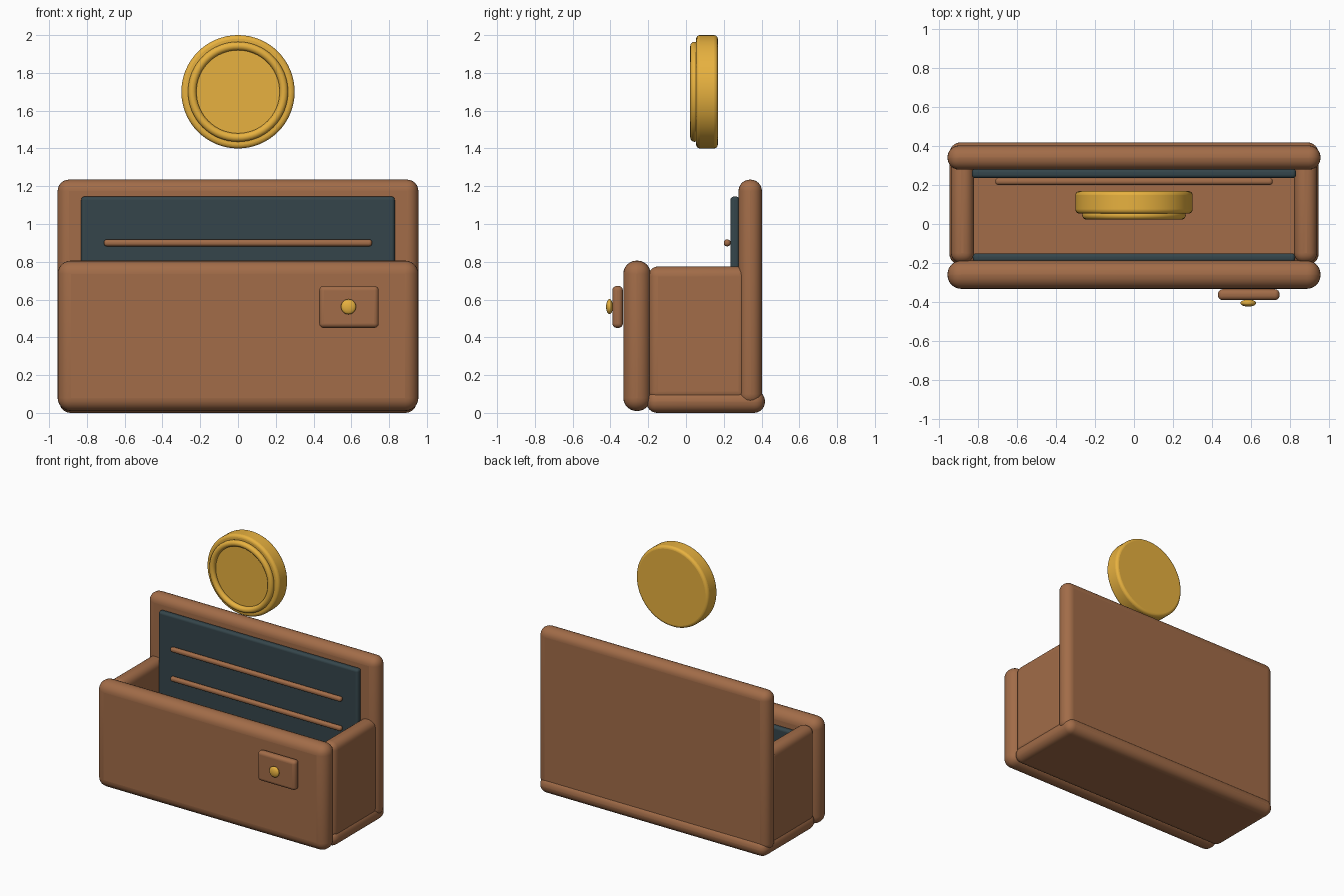
import bpy, math

if "Cube" in bpy.data.objects:
    bpy.data.objects.remove(bpy.data.objects["Cube"])


def material(name, color):
    m = bpy.data.materials.new(name)
    m.diffuse_color = color
    m.use_nodes = True
    m.node_tree.nodes["Principled BSDF"].inputs["Base Color"].default_value = m.diffuse_color
    return m


LEATHER = material("leather", (0.36, 0.15, 0.065, 1))
LINING = material("lining", (0.035, 0.06, 0.07, 1))
GOLD = material("gold", (0.80, 0.44, 0.05, 1))


def finish(ob, name, mat, bevel=0, segments=6):
    ob.name = name
    ob.data.materials.append(mat)
    if bevel:
        b = ob.modifiers.new("rounding", 'BEVEL')
        b.width = bevel
        b.segments = segments
        b.limit_method = 'ANGLE'
    bpy.ops.object.shade_smooth_by_angle(angle=math.radians(35))
    return ob


def rounded_box(name, x, y, z, bevel, mat):
    """Box from (min, max) ranges with rounded edges."""
    bpy.ops.mesh.primitive_cube_add(size=1)
    ob = bpy.context.object
    ob.location = [(a + b) / 2 for a, b in (x, y, z)]
    ob.scale = [b - a for a, b in (x, y, z)]
    bpy.ops.object.transform_apply(location=False, rotation=False, scale=True)
    return finish(ob, name, mat, bevel)


# Wallet body: base, front, back and two side walls
rounded_box("base", (-0.945, 0.945), (-0.21, 0.418), (0, 0.12), 0.058, LEATHER)
rounded_box("front_panel", (-0.955, 0.955), (-0.332, -0.187), (0.01, 0.806), 0.07, LEATHER)
rounded_box("back_panel", (-0.955, 0.955), (0.278, 0.402), (0.04, 1.235), 0.06, LEATHER)
for side, s in (("left", -1), ("right", 1)):
    rounded_box(side + "_wall", sorted((s * 0.82, s * 0.937)), (-0.2, 0.33),
                (0.06, 0.775), 0.052, LEATHER)

# Dark lining with stitched card slots
rounded_box("back_lining", (-0.83, 0.83), (0.235, 0.282), (0.1, 1.145), 0.018, LINING)
rounded_box("front_lining", (-0.825, 0.825), (-0.195, -0.15), (0.1, 0.70), 0.018, LINING)
for i, z in enumerate((0.90, 0.68)):
    rounded_box(f"card_slot_{i + 1}", (-0.71, 0.71), (0.2, 0.236),
                (z - 0.018, z + 0.018), 0.016, LEATHER)

# Clasp tab and snap button
rounded_box("clasp_tab", (0.43, 0.745), (-0.39, -0.334), (0.45, 0.672), 0.024, LEATHER)
bpy.ops.mesh.primitive_uv_sphere_add(segments=32, ring_count=16, radius=0.04,
                                     location=(0.585, -0.405, 0.562))
button = bpy.context.object
button.scale = (1, 0.45, 1)
finish(button, "snap_button", GOLD)

# Floating coin with a raised ring on its front face
TURN = (math.pi / 2, 0, 0)
bpy.ops.mesh.primitive_cylinder_add(vertices=64, radius=0.30, depth=0.115,
                                    location=(0, 0.111, 1.70), rotation=TURN)
finish(bpy.context.object, "coin", GOLD, 0.02, 4)
bpy.ops.mesh.primitive_torus_add(major_segments=64, minor_segments=16, major_radius=0.2425,
                                 minor_radius=0.0225, location=(0, 0.045, 1.70), rotation=TURN)
finish(bpy.context.object, "coin_ring", GOLD)
